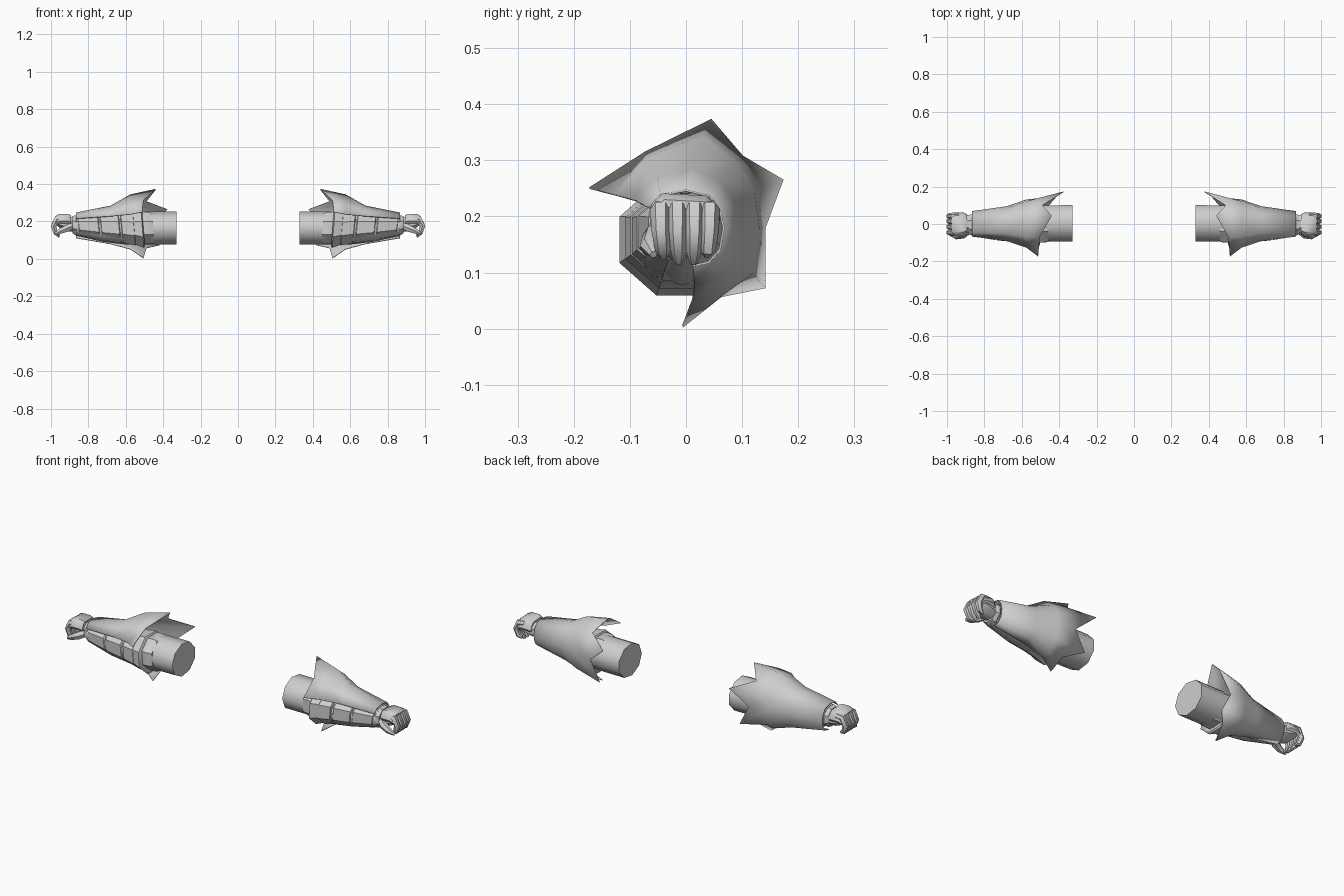
import bpy, bmesh, math
from mathutils import Vector

if "Cube" in bpy.data.objects:
    bpy.data.objects.remove(bpy.data.objects["Cube"])

steel = bpy.data.materials.new("light_grey")
steel.diffuse_color = (0.62, 0.62, 0.62, 1)
steel.use_nodes = True
steel.node_tree.nodes["Principled BSDF"].inputs["Base Color"].default_value = steel.diffuse_color


def finish(name, bm, angle=35, thickness=0):
    """Turn a bmesh into an object mirrored to the other arm."""
    bmesh.ops.recalc_face_normals(bm, faces=bm.faces[:])
    me = bpy.data.meshes.new(name)
    bm.to_mesh(me)
    bm.free()
    me.materials.append(steel)
    ob = bpy.data.objects.new(name, me)
    bpy.context.collection.objects.link(ob)
    bpy.ops.object.select_all(action='DESELECT')
    ob.select_set(True)
    bpy.context.view_layer.objects.active = ob
    bpy.ops.object.shade_smooth_by_angle(angle=math.radians(angle))
    if thickness:
        s = ob.modifiers.new("thickness", 'SOLIDIFY')
        s.thickness, s.offset = thickness, 0
    ob.modifiers.new("other_arm", 'MIRROR').use_mirror_merge = False
    return ob


def skin(bm, rings, closed=True, caps=True):
    """Bridge successive rings of points."""
    rows = [[bm.verts.new(p) for p in r] for r in rings]
    n = len(rows[0])
    for a, b in zip(rows, rows[1:]):
        for i in range(n if closed else n - 1):
            j = (i + 1) % n
            bm.faces.new((a[i], a[j], b[j], b[i]))
    if closed and caps:
        bm.faces.new(rows[0])
        bm.faces.new(rows[-1])


def ring(x, cy, cz, ry, rz, n=8, lean=0.0):
    """Polygon around the arm axis; lean shifts x with height."""
    out = []
    for i in range(n):
        t = 2 * math.pi * (i + 0.5) / n
        out.append((x + lean * math.sin(t), cy + ry * math.cos(t), cz + rz * math.sin(t)))
    return out


def tube(name, sections, n=8, angle=35, lean=0.0):
    bm = bmesh.new()
    skin(bm, [ring(*s, n=n, lean=lean) for s in sections])
    return finish(name, bm, angle)


def limb(bm, path, radii, n=6, flat=1.0):
    """Segmented finger following a path in the xz plane."""
    pts = [Vector(p) for p in path]
    rings = []
    for i, p in enumerate(pts):
        d = (pts[min(i + 1, len(pts) - 1)] - pts[max(i - 1, 0)]).normalized()
        side = Vector((0, 1, 0))
        side = (side - d * side.dot(d)).normalized()
        up = d.cross(side)
        rings.append([p + radii[i] * (side * math.cos(2 * math.pi * k / n)
                      + up * flat * math.sin(2 * math.pi * k / n)) for k in range(n)])
    skin(bm, rings)


# Upper arm stump and the padded sleeve at the elbow
tube("upper_arm", [(0.33, 0.007, 0.165, 0.1, 0.089), (0.50, 0.005, 0.165, 0.1, 0.089)], n=9, angle=45)
tube("elbow_sleeve", [(0.452, 0, 0.165, 0.098, 0.086), (0.475, 0, 0.165, 0.106, 0.092),
                      (0.515, 0, 0.165, 0.106, 0.092), (0.535, 0, 0.165, 0.095, 0.082)], lean=0.006)

# Forearm
tube("forearm", [(0.49, -0.005, 0.162, 0.09, 0.082), (0.60, -0.008, 0.162, 0.09, 0.085),
                 (0.72, -0.01, 0.166, 0.078, 0.075), (0.87, -0.008, 0.178, 0.056, 0.053)], n=10, angle=45)

# Overlapping bracer straps
for i, (x0, x1, r0, r1) in enumerate([(0.505, 0.555, 0.122, 0.108), (0.55, 0.62, 0.110, 0.100),
                                      (0.63, 0.73, 0.098, 0.088), (0.74, 0.85, 0.085, 0.066)]):
    z = 0.158 + 0.02 * (x0 - 0.5) / 0.35
    tube("strap_%d" % (i + 1), [(x0, -0.006, z, r0 * 0.92, r0 * 0.82), (x0 + 0.006, -0.006, z, r0, r0 * 0.88),
                                (x1, -0.006, z + 0.005, r1, r1 * 0.88), (x1 + 0.004, -0.006, z + 0.005, r1 * 0.9, r1 * 0.8)],
         lean=0.008)

# Flared guard, open at the front, with a five-point rim
profiles = {
    0.865: [(-.066, .215), (-.045, .238), (0, .246), (.042, .236), (.06, .21), (.067, .18), (.06, .14), (.04, .118), (.012, .112)],
    0.68: [(-.09, .228), (-.05, .268), (.012, .283), (.06, .262), (.083, .228), (.093, .18), (.085, .12), (.058, .092), (.015, .08)],
    0.575: [(-.125, .238), (-.068, .303), (.028, .343), (.088, .295), (.12, .245), (.129, .18), (.118, .1), (.07, .065), (.012, .052)],
}
rim = [(.513, -.172, .25), (.505, -.072, .314), (.44, .045, .372), (.49, .1, .307), (.377, .172, .265),
       (.475, .14, .18), (.42, .14, .073), (.49, .062, .058), (.505, -.006, .004)]
bm = bmesh.new()
skin(bm, [[(x, y, z) for y, z in p] for x, p in profiles.items()] + [rim], closed=False)
finish("flared_guard", bm, 50, 0.004)

# Wrist collar and palm
tube("wrist_collar", [(0.85, -0.004, 0.18, 0.052, 0.05), (0.865, -0.004, 0.18, 0.062, 0.058),
                      (0.885, -0.004, 0.182, 0.055, 0.05)])
tube("palm", [(0.87, 0, 0.183, 0.046, 0.042), (0.91, 0, 0.187, 0.056, 0.044),
              (0.95, 0, 0.195, 0.058, 0.036), (0.965, 0, 0.2, 0.05, 0.026)])

# Curled fingers
bm = bmesh.new()
for y, low in ((-.045, .128), (-.015, .117), (.015, .117), (.042, .132)):
    limb(bm, [(.935, y, .215), (.968, y * 1.02, .213), (.987, y, .175), (.975, y * .92, .14), (.955, y * .88, low)],
         [.016, .018, .0165, .014, .007])
finish("fingers", bm, 50)

# Thumb
bm = bmesh.new()
limb(bm, [(.885, -.035, .175), (.915, -.058, .163), (.95, -.066, .148), (.98, -.058, .132)], [.02, .021, .016, .007])
finish("thumb", bm, 50)

# Arched plate over the knuckles
arch = [(-.067, .2), (-.06, .222), (-.042, .238), (.036, .234), (.054, .218), (.061, .192)]
bm = bmesh.new()
rows = []
for x, s, dz in ((.893, .86, -.004), (.91, 1, .003), (.955, 1, .003), (.975, .92, -.008)):
    rows.append([(x, y * s, z + dz) for y, z in arch] + [(x, y * s * .82, z + dz - .014) for y, z in reversed(arch)])
skin(bm, rows)
finish("knuckle_plate", bm, 40)
